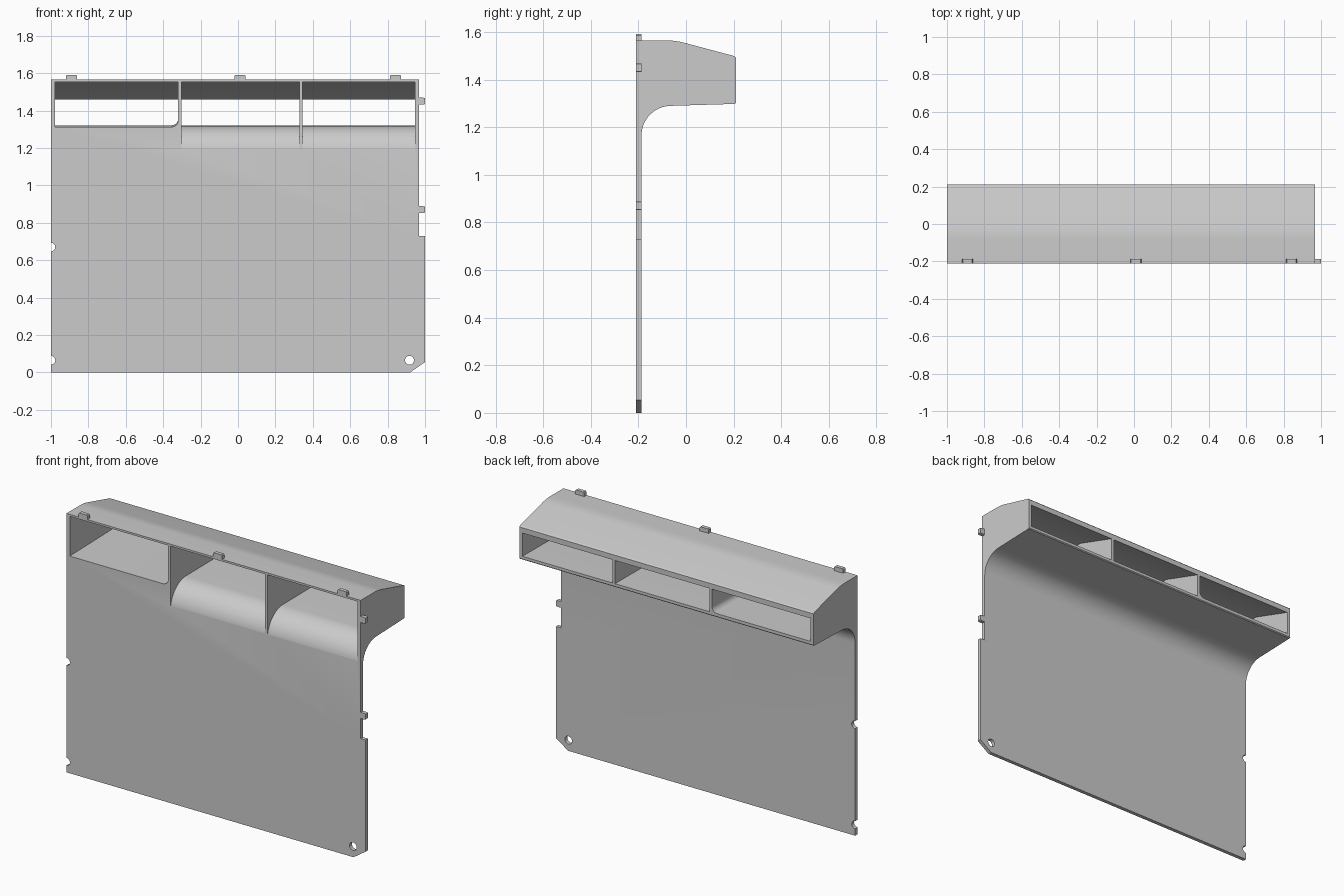
import bpy, bmesh, math
from mathutils import Vector

cube = bpy.data.objects.get("Cube")
if cube:
    bpy.data.objects.remove(cube, do_unlink=True)

grey = bpy.data.materials.new("plain grey")
grey.use_nodes = True
GREY = (0.6, 0.6, 0.6, 1)
grey.diffuse_color = GREY
grey.node_tree.nodes["Principled BSDF"].inputs["Base Color"].default_value = GREY

FRONT, BACK = -0.21, -0.187      # panel thickness
LEFT, RIGHT = -1.0, 0.967        # duct ends
TOP = 1.565


def arc(cx, cy, r, start, end, n=16):
    angles = [math.radians(start + (end - start) * i / n) for i in range(n + 1)]
    return [(cx + r * math.cos(a), cy + r * math.sin(a)) for a in angles]


def prism(name, pts, axis, lo, hi, round_edge=None):
    """Extrude a profile: (y, z) points along x, or (x, z) points along y."""
    place = (lambda p, t: (t, *p)) if axis == "x" else (lambda p, t: (p[0], t, p[1]))
    shift = Vector(place((0, 0), hi - lo))
    bm = bmesh.new()
    face = bm.faces.new([bm.verts.new(place(p, lo)) for p in pts])
    new = bmesh.ops.extrude_face_region(bm, geom=[face])["geom"]
    bmesh.ops.translate(bm, vec=shift, verts=[g for g in new if isinstance(g, bmesh.types.BMVert)])
    if round_edge:
        edges = [e for e in bm.edges if all(round_edge(v.co) for v in e.verts)]
        bmesh.ops.bevel(bm, geom=edges, offset=0.035, segments=8, profile=0.5, affect="EDGES")
    bmesh.ops.recalc_face_normals(bm, faces=bm.faces)
    mesh = bpy.data.meshes.new(name)
    bm.to_mesh(mesh)
    bm.free()
    mesh.materials.append(grey)
    obj = bpy.data.objects.new(name, mesh)
    bpy.context.collection.objects.link(obj)
    return obj


def combine(target, other, operation):
    mod = target.modifiers.new("combine", "BOOLEAN")
    mod.operation, mod.object, mod.solver = operation, other, "EXACT"
    bpy.context.view_layer.objects.active = target
    bpy.ops.object.modifier_apply(modifier=mod.name)
    bpy.data.objects.remove(other, do_unlink=True)


# Flat panel with a stepped right side and a clipped lower corner
panel = prism("panel", [(LEFT, 0), (0.92, 0), (1, 0.055), (1, 0.73), (RIGHT, 0.73),
                        (RIGHT, TOP), (LEFT, TOP)], "y", FRONT, BACK)

# Air duct sweeping back from the top of the panel
sweep = arc(-0.062, 1.165, 0.125, 180, 90)
crown = arc(-0.085, 1.265, 0.3, 76.5, 90, 6)
duct = prism("duct", [(-0.2, 1.165)] + sweep + [(0.205, 1.298), (0.21, 1.303), (0.21, 1.492),
             (0.203, 1.499)] + crown + [(-0.2, TOP)], "x", LEFT, RIGHT)
combine(panel, duct, "UNION")

# Two cells with a curved floor, one with a flat floor and one rounded corner
ceiling = [(0.25, 1.447), (-0.07, 1.553), (-0.25, 1.553)]
curved = arc(-0.062, 1.168, 0.15, 180, 90) + [(0.25, 1.32)] + ceiling[:2] + [(-0.212, 1.553)]
for lo, hi in ((-0.303, 0.328), (0.345, 0.947)):
    combine(panel, prism("cell", curved, "x", lo, hi), "DIFFERENCE")
flat = [(-0.25, 1.312), (0.25, 1.322)] + ceiling
corner = lambda co: co.x > -0.33 and co.z < 1.4
combine(panel, prism("flat_cell", flat, "x", -0.978, -0.32, corner), "DIFFERENCE")

# Screw hole and the half-round notches in the left edge
for x, z, r in ((0.917, 0.065, 0.024), (LEFT, 0.065, 0.023), (LEFT, 0.67, 0.023)):
    combine(panel, prism("hole", arc(x, z, r, 0, 345, 23), "y", -0.3, -0.1), "DIFFERENCE")

# Small locating tabs, along the top and the right side
tab = [(-0.03, -0.003), (0.03, -0.003), (0.03, 0.02), (0.025, 0.026), (-0.025, 0.026), (-0.03, 0.02)]
for i, x in enumerate((-0.89, 0.01, 0.842)):
    prism(f"top_tab_{i + 1}", [(x + u, TOP + v) for u, v in tab], "y", FRONT, BACK)
for i, z in enumerate((0.87, 1.45)):
    prism(f"side_tab_{i + 1}", [(RIGHT + v * 1.27, z - u * 0.62) for u, v in tab], "y", FRONT, BACK)

# Smooth curves, sharp corners
bpy.ops.object.select_all(action="DESELECT")
panel.select_set(True)
bpy.context.view_layer.objects.active = panel
bpy.ops.object.shade_smooth_by_angle(angle=math.radians(25))
